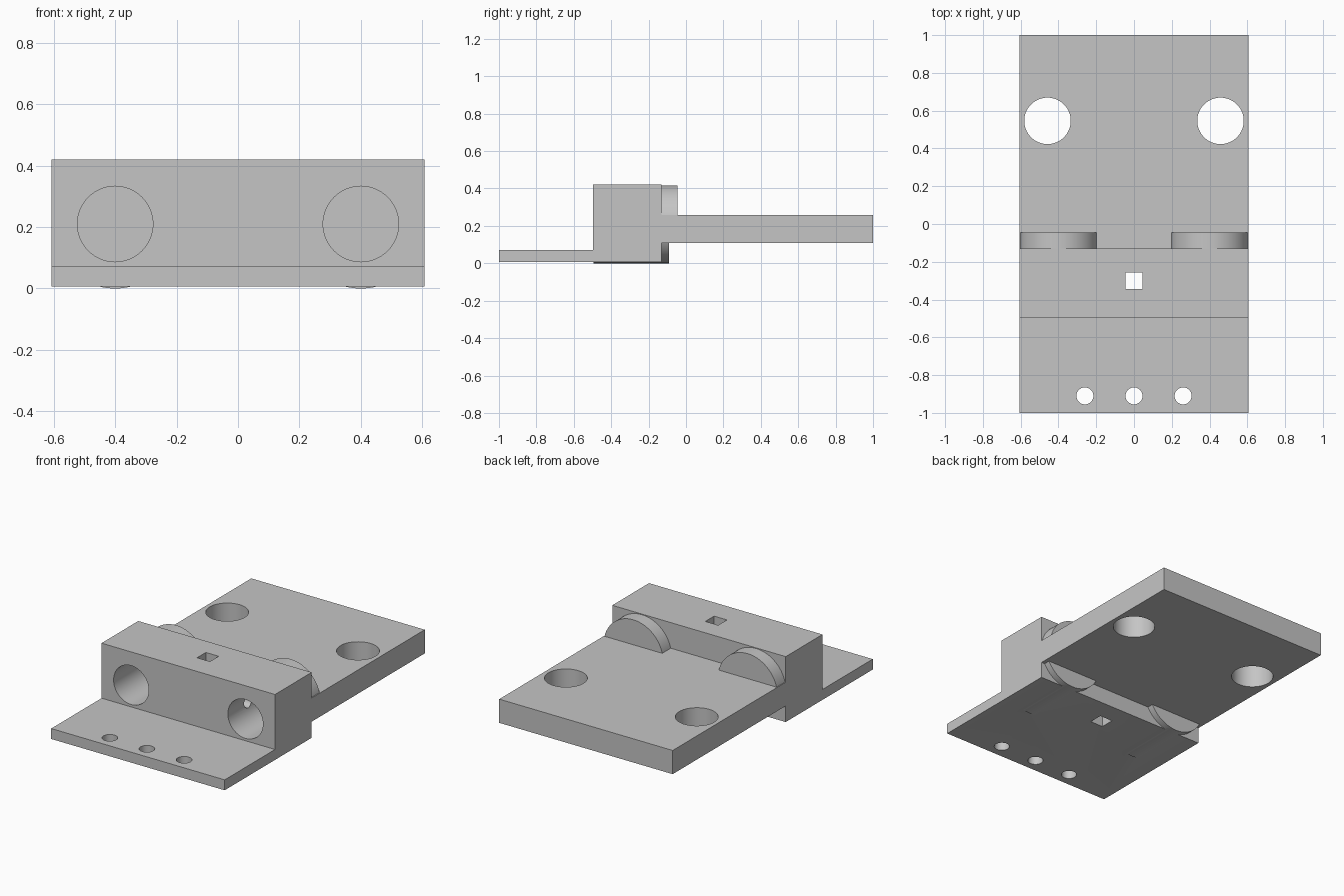
import bpy
import bmesh
import math
from mathutils import Matrix, Vector

cube = bpy.data.objects.get("Cube")
if cube:
    bpy.data.objects.remove(cube, do_unlink=True)

HALF_W = 0.607

grey = bpy.data.materials.new("plain grey")
grey.use_nodes = True
grey.diffuse_color = (0.56, 0.56, 0.56, 1)
grey.node_tree.nodes["Principled BSDF"].inputs["Base Color"].default_value = grey.diffuse_color


def make_object(name, bm):
    bmesh.ops.recalc_face_normals(bm, faces=bm.faces)
    mesh = bpy.data.meshes.new(name)
    bm.to_mesh(mesh)
    bm.free()
    mesh.materials.append(grey)
    obj = bpy.data.objects.new(name, mesh)
    bpy.context.collection.objects.link(obj)
    return obj


def box(name, low, high):
    low, high = Vector(low), Vector(high)
    bm = bmesh.new()
    bmesh.ops.create_cube(bm, size=1, matrix=Matrix.Translation((low + high) / 2)
                          @ Matrix.Diagonal((*(high - low), 1)))
    return make_object(name, bm)


def cylinder(name, start, end, radius, sides=64):
    start, end = Vector(start), Vector(end)
    axis = end - start
    turn = axis.to_track_quat("Z", "Y").to_matrix().to_4x4()
    bm = bmesh.new()
    bmesh.ops.create_cone(bm, cap_ends=True, segments=sides, radius1=radius, radius2=radius,
                          depth=axis.length, matrix=Matrix.Translation((start + end) / 2) @ turn)
    return make_object(name, bm)


def combine(target, tool, operation):
    """Apply a boolean to the target and discard the tool."""
    tool.hide_render = True
    mod = target.modifiers.new("cut", "BOOLEAN")
    mod.object, mod.operation, mod.solver = tool, operation, "EXACT"
    bpy.context.view_layer.update()
    graph = bpy.context.evaluated_depsgraph_get()
    mesh = bpy.data.meshes.new_from_object(target.evaluated_get(graph))
    target.modifiers.clear()
    target.data = mesh
    bpy.data.objects.remove(tool, do_unlink=True)


# Body: front lip, tall block and rear plate as one side profile
profile = [(-1, 0.006), (-0.13, 0.006), (-0.13, 0.108), (1, 0.108), (1, 0.258),
           (-0.13, 0.258), (-0.13, 0.42), (-0.497, 0.42), (-0.497, 0.072), (-1, 0.072)]
bm = bmesh.new()
face = bm.faces.new([bm.verts.new((-HALF_W, y, z)) for y, z in profile])
side = bmesh.ops.extrude_face_region(bm, geom=[face])
bmesh.ops.translate(bm, vec=(2 * HALF_W, 0, 0),
                    verts=[v for v in side["geom"] if isinstance(v, bmesh.types.BMVert)])
body = make_object("sensor_bracket", bm)

# Round housings, shorter on the underside
for s in (-1, 1):
    x = s * 0.4
    drum = cylinder("housing", (x, -0.494, 0.208), (x, -0.045, 0.208), 0.208, 96)
    combine(drum, box("step", (x - 0.3, -0.09, -0.1), (x + 0.3, 0.1, 0.18)), "DIFFERENCE")
    combine(drum, box("trim", (-HALF_W + 0.001, -1, -1), (HALF_W - 0.001, 1, 1)), "INTERSECT")
    combine(body, drum, "UNION")

# Blind front bores and rear mounting holes
for s in (-1, 1):
    combine(body, cylinder("bore", (s * 0.4, -0.7, 0.21), (s * 0.4, -0.11, 0.21), 0.123),
            "DIFFERENCE")
    combine(body, cylinder("rear_hole", (s * 0.458, 0.546, -1), (s * 0.458, 0.546, 1), 0.123),
            "DIFFERENCE")

# Cross channel between bores, square shaft, front screw holes
combine(body, cylinder("channel", (-0.4, -0.3, 0.21), (0.4, -0.3, 0.21), 0.036, 32), "DIFFERENCE")
combine(body, box("shaft", (-0.045, -0.345, -1), (0.045, -0.257, 1)), "DIFFERENCE")
for x in (-0.26, 0, 0.26):
    combine(body, cylinder("screw_hole", (x, -0.91, -1), (x, -0.91, 1), 0.045, 32), "DIFFERENCE")

# Smooth curved walls, keep edges sharp
bpy.ops.object.select_all(action="DESELECT")
body.select_set(True)
bpy.context.view_layer.objects.active = body
bpy.ops.object.shade_smooth_by_angle(angle=math.radians(30))
